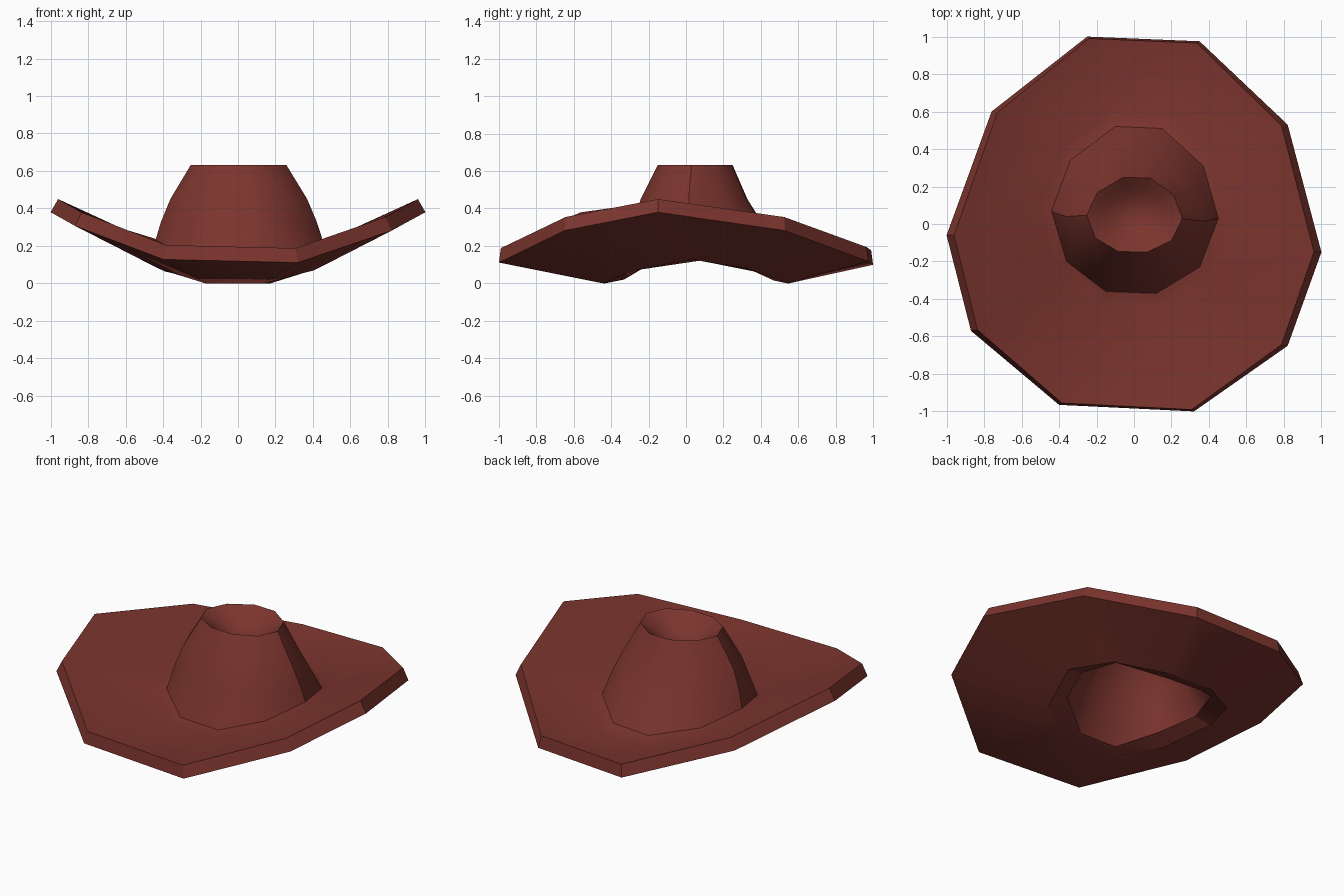
import bpy, bmesh, math

if "Cube" in bpy.data.objects:
    bpy.data.objects.remove(bpy.data.objects["Cube"])

felt = bpy.data.materials.new("felt")
felt.diffuse_color = (0.2, 0.035, 0.027, 1)
felt.use_nodes = True
felt.node_tree.nodes["Principled BSDF"].inputs["Base Color"].default_value = felt.diffuse_color

# ten-sided plan outlines, clockwise from the back
RIM = [(-.25, 1), (.35, .975), (.82, .53), (1, -.15), (.82, -.65),
       (.32, -1), (-.4, -.965), (-.87, -.57), (-1, -.06), (-.76, .6)]
BASE = [(-.1, .52), (.15, .51), (.37, .31), (.45, .03), (.35, -.23),
        (.12, -.37), (-.15, -.36), (-.36, -.2), (-.44, .07), (-.34, .34)]
OPEN_Z = [.02, .015, .135, .145, .12, .02, .02, .12, .145, .135]


def loft(name, rings, closed=False, caps=(), angle=30):
    """Skin a list of ten-point rings; caps are (ring index, centre point)."""
    bm = bmesh.new()
    vs = [[bm.verts.new(p) for p in r] for r in rings]
    n = len(RIM)
    for k in range(len(vs) if closed else len(vs) - 1):
        a, b = vs[k], vs[(k + 1) % len(vs)]
        for i in range(n):
            j = (i + 1) % n
            bm.faces.new((a[i], a[j], b[j], b[i]))
    for k, c in caps:
        cv = bm.verts.new(c)
        for i in range(n):
            bm.faces.new((vs[k][i], vs[k][(i + 1) % n], cv))
    bmesh.ops.recalc_face_normals(bm, faces=bm.faces)
    me = bpy.data.meshes.new(name)
    bm.to_mesh(me)
    bm.free()
    ob = bpy.data.objects.new(name, me)
    bpy.context.collection.objects.link(ob)
    me.materials.append(felt)
    bpy.ops.object.select_all(action='DESELECT')
    ob.select_set(True)
    bpy.context.view_layer.objects.active = ob
    bpy.ops.object.shade_smooth_by_angle(angle=math.radians(angle))
    return ob


def crown_ring(rx, ry, cy, z):
    return [(x / .445 * rx, (y - .07) / .445 * ry + cy, z) for x, y in BASE]


# shared seams between crown and brim
crown_base = [(x, y, .115 + .6 * x * x + (.02 if y > .4 else 0)) for x, y in BASE]
opening = [(x * .92, y * .92, z) for (x, y), z in zip(BASE, OPEN_Z)]

# brim: upturned sides, dipping front and back
fold_low = [(x * 1.15, y * 1.2 if y < 0 else y * 1.06,
             max(0, .55 * (x * 1.15) ** 2 - .02)) for x, y in BASE]
rim_low = [(x, y, .08 + .3 * x * x) for x, y in RIM]
rim_high = [(x * .96, y * .99, .158 + .292 * x * x) for x, y in RIM]
fold_high = [(x * 1.15, y * 1.18, .1 + .55 * (x * 1.15) ** 2) for x, y in BASE]
loft("brim", [opening, fold_low, rim_low, rim_high, fold_high, crown_base], angle=25)

# crown: outer dome with a dished top, and the hollow inside
loft("crown", [crown_base,
               crown_ring(.415, .345, .055, .33),
               crown_ring(.365, .285, .04, .45),
               crown_ring(.255, .2, .047, .632),
               crown_ring(.18, .15, .05, .59),
               crown_ring(.1, .09, .05, .535)],
     caps=[(-1, (0, .05, .52))], angle=40)
loft("crown_lining", [opening,
                      crown_ring(.35, .29, .05, .32),
                      crown_ring(.29, .22, .04, .44),
                      crown_ring(.2, .15, .045, .53)],
     caps=[(-1, (0, .05, .45))], angle=40)
